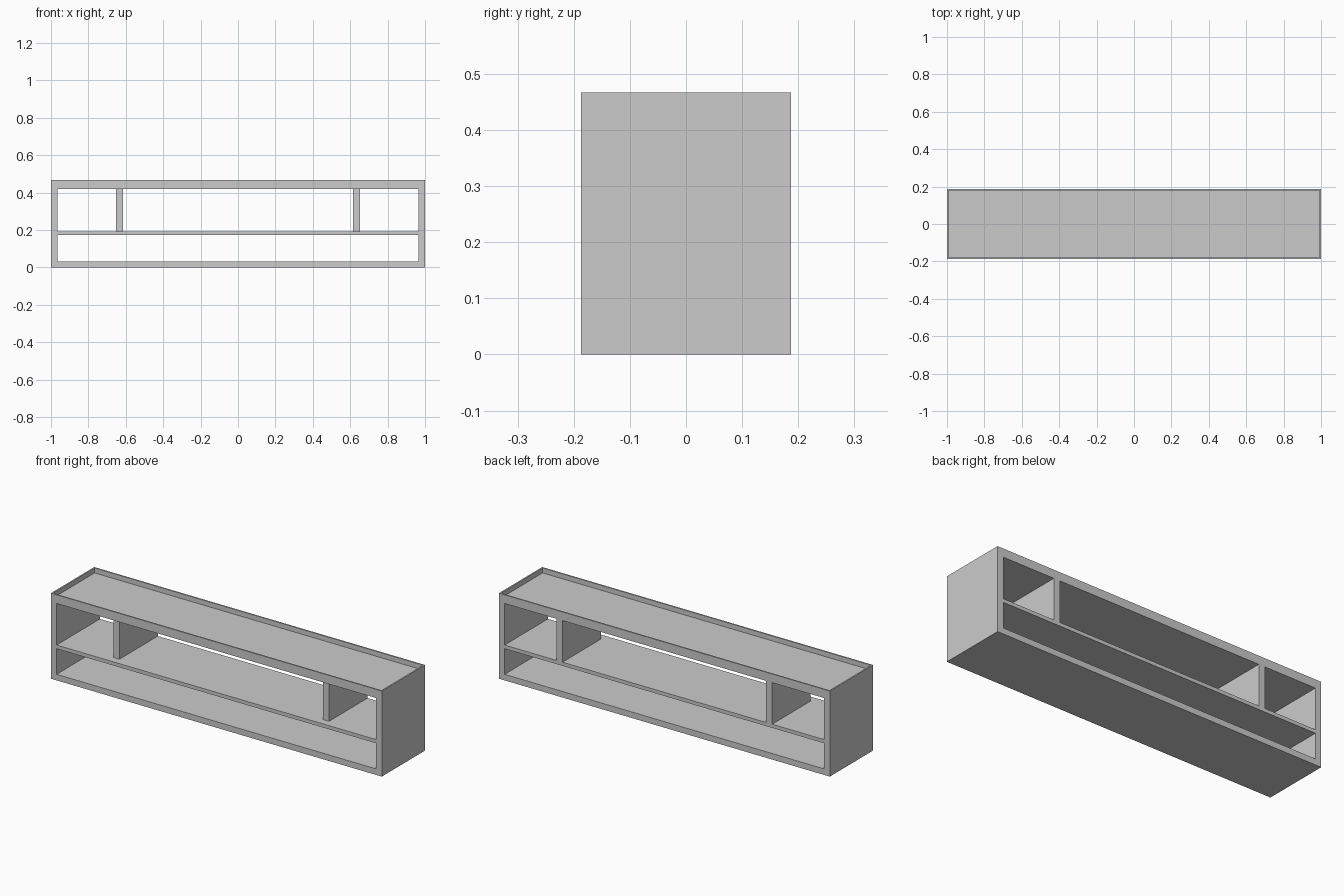
import bpy
import bmesh
from mathutils import Vector

if "Cube" in bpy.data.objects:
    bpy.data.objects.remove(bpy.data.objects["Cube"], do_unlink=True)

W, D, H = 1.0, 0.187, 0.467      # half width, half depth, height
WALL, RIM = 0.035, 0.008

grey = bpy.data.materials.new("plain grey")
grey.use_nodes = True
grey.diffuse_color = (0.6, 0.6, 0.6, 1)
grey.node_tree.nodes["Principled BSDF"].inputs["Base Color"].default_value = (0.6, 0.6, 0.6, 1)


def box(name, lo, hi):
    """Box between two opposite corners."""
    lo, hi = Vector(lo), Vector(hi)
    bm = bmesh.new()
    bmesh.ops.create_cube(bm, size=1)
    bmesh.ops.scale(bm, vec=hi - lo, verts=bm.verts)
    bmesh.ops.translate(bm, vec=(lo + hi) / 2, verts=bm.verts)
    mesh = bpy.data.meshes.new(name)
    bm.to_mesh(mesh)
    bm.free()
    mesh.materials.append(grey)
    obj = bpy.data.objects.new(name, mesh)
    bpy.context.collection.objects.link(obj)
    return obj


# Carcass: one solid block with the compartments and top tray cut out
carcass = box("shelf_carcass", (-W, -D, 0), (W, D, H))
cutters = [
    box("lower_opening_cutter", (-W + WALL, -1, 0.033), (W - WALL, 1, 0.173)),
    box("upper_opening_cutter", (-W + WALL, -1, 0.193), (W - WALL, 1, 0.42)),
    box("top_tray_cutter", (-W + RIM, -D + RIM, 0.44), (W - RIM, D - RIM, 1)),
]
for cutter in cutters:
    mod = carcass.modifiers.new(cutter.name, "BOOLEAN")
    mod.operation = "DIFFERENCE"
    mod.solver = "EXACT"
    mod.object = cutter

# Bake the cuts and drop the cutters
bpy.context.view_layer.update()
cut_mesh = bpy.data.meshes.new_from_object(
    carcass.evaluated_get(bpy.context.evaluated_depsgraph_get()))
carcass.modifiers.clear()
carcass.data = cut_mesh
for cutter in cutters:
    bpy.data.objects.remove(cutter, do_unlink=True)

# Upright dividers, flush at the back and set in from the front
for side, sign in (("left", 1), ("right", -1)):
    a, b = sorted((sign * 0.615, sign * 0.652))
    box(side + "_divider", (a, -D + 0.042, 0.193), (b, D, 0.42))
